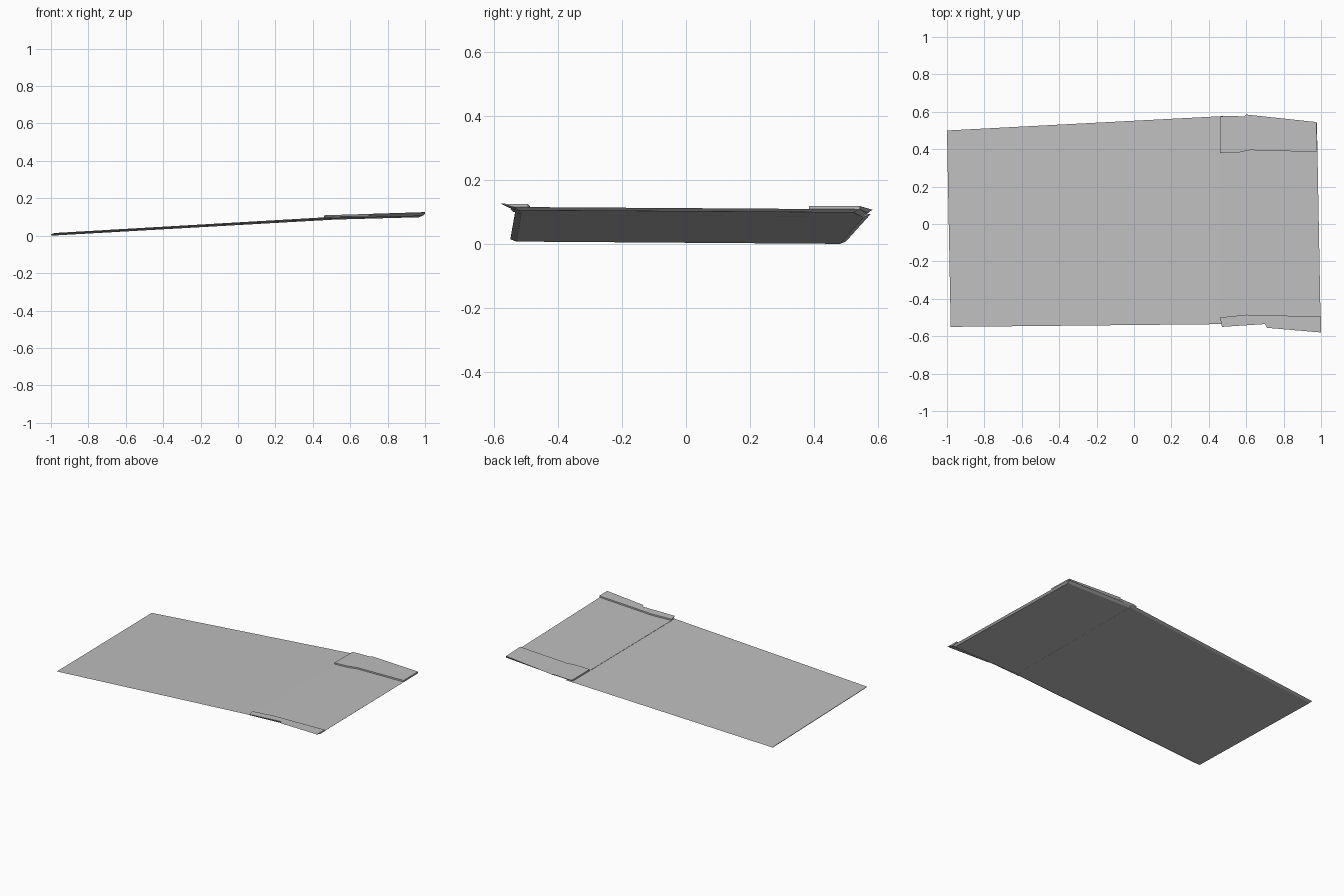
import bpy
import bmesh

cube = bpy.data.objects.get("Cube")
if cube:
    bpy.data.objects.remove(cube)

grey = bpy.data.materials.new("concrete grey")
grey.use_nodes = True
colour = (0.52, 0.52, 0.52, 1)
grey.diffuse_color = colour
grey.node_tree.nodes["Principled BSDF"].inputs["Base Color"].default_value = colour


def height(plane, x, y):
    """Sloped plane, with a slight fall across the width."""
    return plane[0] + plane[1] * x - 0.006 * y


def plate(name, outline, top, bottom, undercut):
    """Closed sheet between two sloped planes; undercut moves the lower rim."""
    bm = bmesh.new()
    upper = [bm.verts.new((x, y, height(top, x, y))) for x, y in outline]
    lower = []
    for x, y in outline:
        u, v = undercut(x, y)
        lower.append(bm.verts.new((u, v, height(bottom, u, v))))
    bm.faces.new(upper)
    bm.faces.new(lower[::-1])
    n = len(outline)
    for i in range(n):
        j = (i + 1) % n
        bm.faces.new((upper[i], lower[i], lower[j], upper[j]))
    bmesh.ops.recalc_face_normals(bm, faces=bm.faces)
    mesh = bpy.data.meshes.new(name)
    bm.to_mesh(mesh)
    bm.free()
    mesh.materials.append(grey)
    obj = bpy.data.objects.new(name, mesh)
    bpy.context.collection.objects.link(obj)
    return obj


deck_top = (0.0825, 0.030)
deck_bottom = (0.0755, 0.027)
kerb_top = (0.0915, 0.031)

# long sloping slab
plate("ramp_slab",
      [(-0.98, -0.55), (0.5, -0.535), (0.5, 0.578), (-1, 0.5)],
      (0.068, 0.058), (0.060, 0.057),
      lambda x, y: (x if x > 0 else x + 0.004, y * 0.965))

# flatter landing at the high end, with an undercut nose
plate("landing_deck",
      [(0.46, -0.53), (0.998, -0.54), (0.978, 0.54), (0.46, 0.57)],
      deck_top, deck_bottom,
      lambda x, y: (x if x < 0.6 else x - 0.012, y * 0.97))

# raised side strips
plate("right_kerb",
      [(0.46, -0.5), (0.6, -0.485), (1, -0.495), (1, -0.58),
       (0.71, -0.555), (0.7, -0.535), (0.47, -0.55)],
      kerb_top, deck_top, lambda x, y: (x, max(y, -0.54)))
plate("left_kerb",
      [(0.46, 0.38), (0.56, 0.382), (0.62, 0.395), (0.98, 0.385),
       (0.975, 0.545), (0.6, 0.585), (0.59, 0.575), (0.5, 0.578), (0.46, 0.575)],
      kerb_top, deck_top, lambda x, y: (x, min(y, 0.565)))
